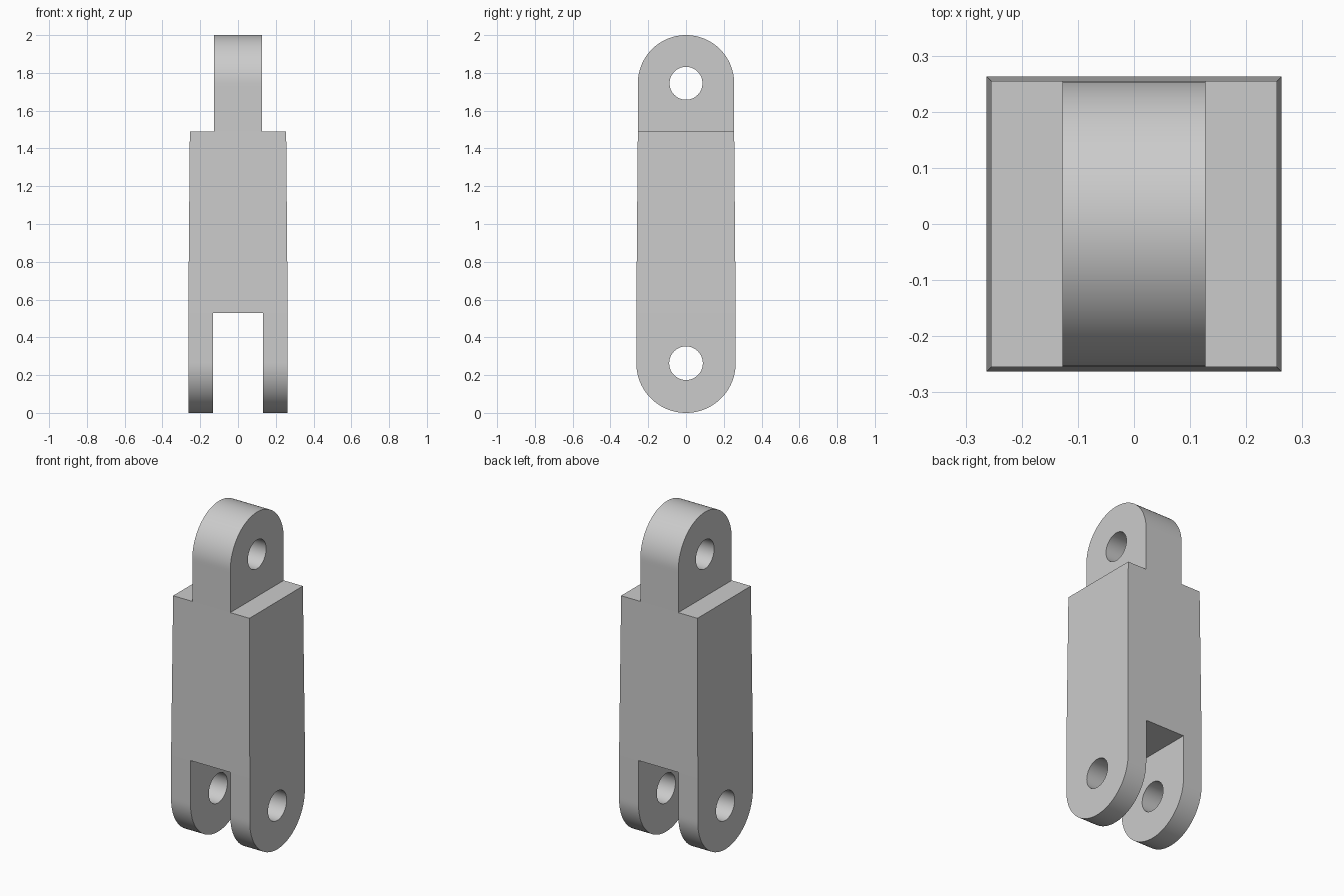
import bpy
import bmesh
import math

cube = bpy.data.objects.get("Cube")
if cube:
    bpy.data.objects.remove(cube, do_unlink=True)

GREY = (0.6, 0.6, 0.6, 1)
material = bpy.data.materials.new("plain grey")
material.use_nodes = True
material.diffuse_color = GREY
for node in material.node_tree.nodes:
    if node.type == 'BSDF_PRINCIPLED':
        node.inputs["Base Color"].default_value = GREY

SEGMENTS = 96
SHOULDER, CROTCH = 1.49, 0.53      # top and bottom of the solid body
TOP_HALF, BASE_HALF = 0.255, 0.263  # half widths, slightly tapered


def finish(name, bm):
    bmesh.ops.recalc_face_normals(bm, faces=bm.faces)
    mesh = bpy.data.meshes.new(name)
    bm.to_mesh(mesh)
    bm.free()
    mesh.materials.append(material)
    obj = bpy.data.objects.new(name, mesh)
    bpy.context.collection.objects.link(obj)
    bpy.ops.object.select_all(action='DESELECT')
    obj.select_set(True)
    bpy.context.view_layer.objects.active = obj
    bpy.ops.object.shade_smooth_by_angle(angle=math.radians(30))
    return obj


def lug(name, x0, x1, centre_z, radius, hole, root, up):
    """Plate with one round end, a pin hole and a square end at the body."""
    bm = bmesh.new()
    rings = []
    for x in (x0, x1):
        inner, outer = [], []
        for i in range(SEGMENTS):
            a = math.tau * i / SEGMENTS
            c, s = math.cos(a), math.sin(a)
            if i <= SEGMENTS // 2:
                y, z = radius * c, radius * s
            else:
                m = max(abs(c), abs(s))
                y, z = radius * c / m, root * s / m
            inner.append(bm.verts.new((x, hole * c, centre_z + up * hole * s)))
            outer.append(bm.verts.new((x, y, centre_z + up * z)))
        rings.append((inner, outer))
    (in0, out0), (in1, out1) = rings
    for a, b in ((in0, out0), (out0, out1), (out1, in1), (in1, in0)):
        for i in range(SEGMENTS):
            j = (i + 1) % SEGMENTS
            bm.faces.new((a[i], a[j], b[j], b[i]))
    return finish(name, bm)


# Tapered square body
bm = bmesh.new()
bmesh.ops.create_cube(bm, size=2)
for v in bm.verts:
    half, z = (TOP_HALF, SHOULDER) if v.co.z > 0 else (BASE_HALF, CROTCH)
    v.co = (v.co.x * half, v.co.y * half, z)
finish("link_body", bm)

# Single upper tang
tang_z = 2 - TOP_HALF
lug("upper_tang", -0.127, 0.127, tang_z, TOP_HALF, 0.087, tang_z - SHOULDER, 1)

# Pair of lower fork arms
for side, sign in (("left", 1), ("right", -1)):
    lug(side + "_fork_arm", sign * 0.133, sign * BASE_HALF, BASE_HALF,
        BASE_HALF, 0.089, CROTCH - BASE_HALF, -1)
